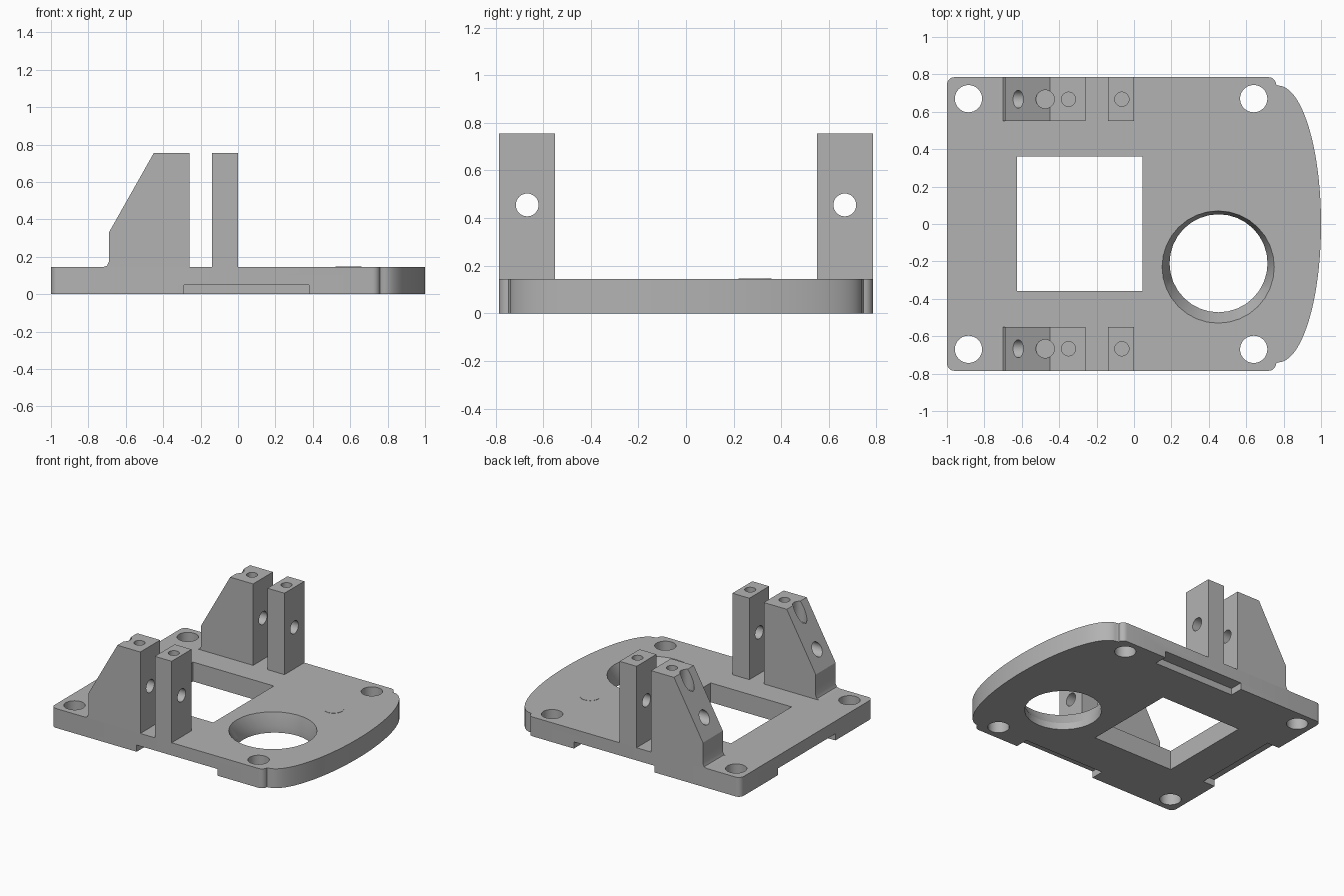
import bpy, bmesh
from math import cos, sin, pi, radians

old = bpy.data.objects.get("Cube")
if old:
    bpy.data.objects.remove(old, do_unlink=True)

grey = bpy.data.materials.new("plain grey")
grey.use_nodes = True
COLOUR = (0.45, 0.45, 0.45, 1)
grey.diffuse_color = COLOUR
grey.node_tree.nodes["Principled BSDF"].inputs["Base Color"].default_value = COLOUR

TOP = 0.145      # upper face of the base plate
HALF = 0.785     # half depth of the base plate
POST_Y = 0.667   # centre line of the posts


def loft(name, rings):
    """Solid through closed rings that all have the same point count."""
    bm = bmesh.new()
    loops = [[bm.verts.new(p) for p in ring] for ring in rings]
    n = len(loops[0])
    for a, b in zip(loops, loops[1:]):
        for i in range(n):
            j = (i + 1) % n
            bm.faces.new((a[i], a[j], b[j], b[i]))
    bm.faces.new(loops[0][::-1])
    bm.faces.new(loops[-1])
    bmesh.ops.recalc_face_normals(bm, faces=bm.faces)
    mesh = bpy.data.meshes.new(name)
    bm.to_mesh(mesh)
    bm.free()
    mesh.materials.append(grey)
    obj = bpy.data.objects.new(name, mesh)
    bpy.context.collection.objects.link(obj)
    return obj


def circle(x, y, z, r, n=32):
    return [(x + r * cos(2 * pi * i / n), y + r * sin(2 * pi * i / n), z) for i in range(n)]


def rod(name, x, y, r, z0, z1, n=32):
    return loft(name, [circle(x, y, z0, r, n), circle(x, y, z1, r, n)])


def box(name, x0, x1, y0, y1, z0, z1):
    ring = [(x0, y0), (x1, y0), (x1, y1), (x0, y1)]
    return loft(name, [[(x, y, z) for x, y in ring] for z in (z0, z1)])


def cross_rod(name, y, z, r):
    """Rod along x that passes through both posts of one side."""
    ring = circle(y, z, 0, r)
    return loft(name, [[(x, a, b) for a, b, _ in ring] for x in (-1, 0.2)])


def cut(target, cutters):
    bpy.context.view_layer.objects.active = target
    for c in cutters:
        c.hide_render = True
        mod = target.modifiers.new("cut", 'BOOLEAN')
        mod.operation = 'DIFFERENCE'
        mod.solver = 'EXACT'
        mod.object = c
        bpy.ops.object.modifier_apply(modifier=mod.name)
        bpy.data.objects.remove(c, do_unlink=True)


def smooth(obj):
    bpy.ops.object.select_all(action='DESELECT')
    obj.select_set(True)
    bpy.context.view_layer.objects.active = obj
    bpy.ops.object.shade_smooth_by_angle(angle=radians(25))


# Base plate outline: bowed right end, rounded corners
def arc(cx, cy, r, start, steps=5):
    return [(cx + r * cos(start + pi / 2 * i / steps), cy + r * sin(start + pi / 2 * i / steps))
            for i in range(steps + 1)]


bow = [(0.77 + 0.23 * cos(t), 0.74 * sin(t))
       for t in (-pi / 2 + pi * i / 48 for i in range(49))]
outline = (arc(0.72, -HALF + 0.04, 0.04, -pi / 2) + bow + arc(0.72, HALF - 0.04, 0.04, 0)
           + arc(-0.96, HALF - 0.04, 0.04, pi / 2) + arc(-0.96, -HALF + 0.04, 0.04, pi))
plate = loft("base_plate", [[(x, y, z) for x, y in outline] for z in (0, TOP)])

# Openings: square window, corner holes, flared round hole, underside notches
cutters = [box("window", -0.625, 0.045, -0.357, 0.36, -0.1, 0.3)]
for x in (-0.885, 0.64):
    for s in (-1, 1):
        cutters.append(rod("corner_hole", x, s * 0.67, 0.073, -0.1, 0.3))
cutters.append(loft("round_hole", [circle(0.452, -0.21, -0.1, 0.262),
                                   circle(0.452, -0.21, 0.05, 0.262),
                                   circle(0.45, -0.23, TOP, 0.3),
                                   circle(0.45, -0.23, 0.25, 0.3)]))
for s in (-1, 1):
    y0, y1 = sorted((s * (HALF - 0.1), s * 0.9))
    cutters.append(box("edge_notch", -0.29, 0.38, y0, y1, -0.1, 0.05))
cutters.append(box("end_notch", -1.1, -0.9, -0.34, 0.34, -0.1, 0.05))
cut(plate, cutters)
smooth(plate)

# Round plug flush in the plate
rod("round_plug", 0.59, 0.29, 0.07, 0.01, TOP + 0.002)

# Post side profiles in x and z
sloped = [(-0.72, TOP), (-0.70, 0.152), (-0.69, 0.175), (-0.69, 0.33), (-0.45, 0.755),
          (-0.26, 0.755), (-0.26, TOP)]
straight = [(-0.14, TOP), (-0.14, 0.755), (0, 0.755), (0, TOP)]

# Paired posts on the front and back edges
for side, s in (("front", -1), ("back", 1)):
    y = s * POST_Y
    for name, profile, screw_x in (("sloped_post", sloped, -0.35), ("straight_post", straight, -0.065)):
        post = loft(side + "_" + name, [[(x, s * d, z) for x, z in profile] for d in (0.55, HALF)])
        holes = [cross_rod("cross_hole", y, 0.455, 0.048),
                 rod("screw_hole", screw_x, y, 0.038, 0.55, 0.9)]
        if profile is sloped:
            holes.append(rod("slope_pocket", -0.475, y, 0.049, 0.6, 0.9))
        cut(post, holes)
        smooth(post)
